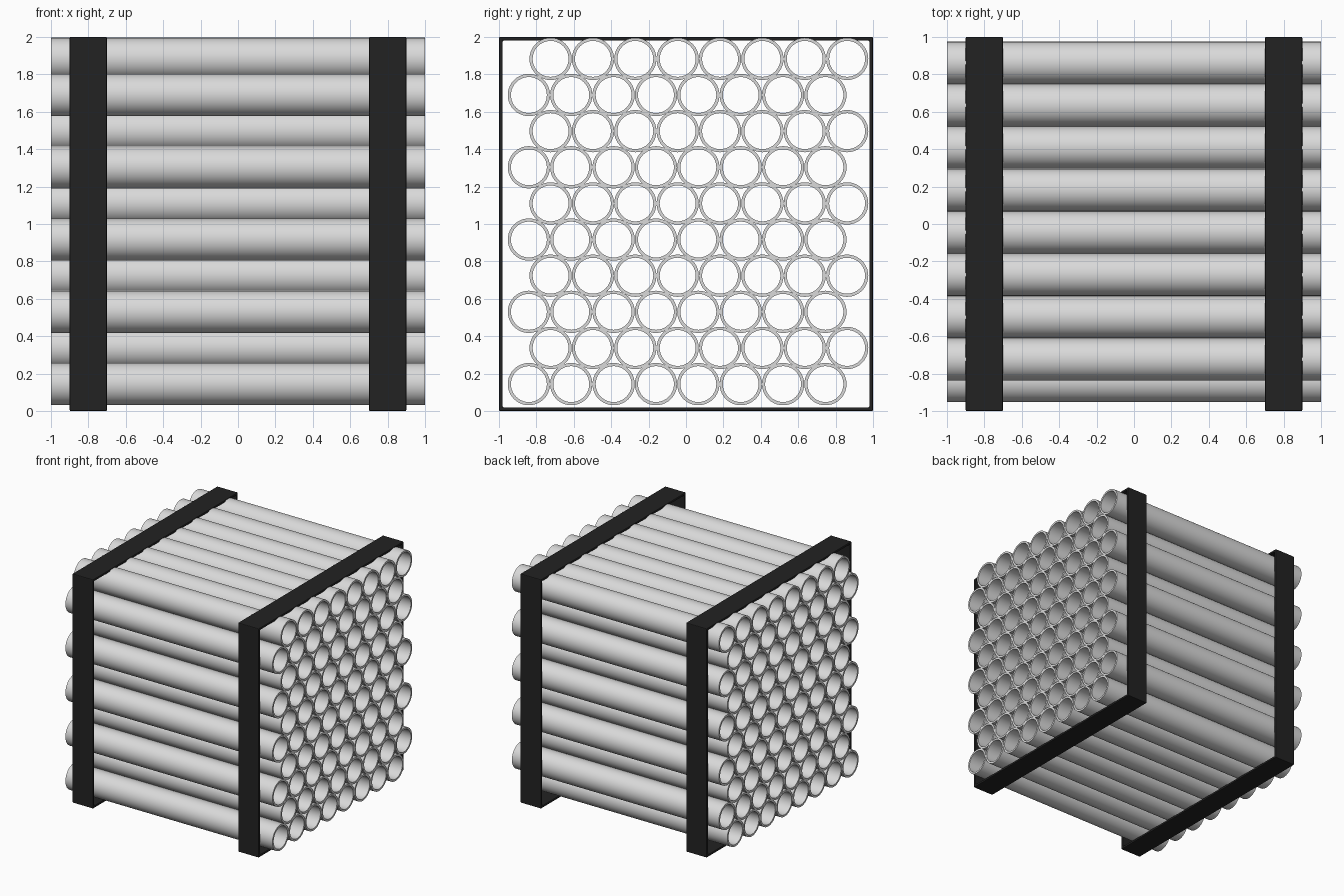
import bpy, bmesh, math

if "Cube" in bpy.data.objects:
    bpy.data.objects.remove(bpy.data.objects["Cube"])


def material(name, rgb):
    m = bpy.data.materials.new(name)
    m.diffuse_color = (*rgb, 1)
    m.use_nodes = True
    m.node_tree.nodes["Principled BSDF"].inputs["Base Color"].default_value = m.diffuse_color
    return m


pipe_grey = material("pipe grey", (0.7, 0.7, 0.7))
strap_black = material("strap black", (0.016, 0.016, 0.016))


def extrude_ring(name, outer, inner, x0, x1, mat):
    """Hollow section between two matching (y, z) loops, extruded along x."""
    bm = bmesh.new()
    loops = [[bm.verts.new((x, y, z)) for y, z in pts]
             for pts, x in ((outer, x0), (outer, x1), (inner, x1), (inner, x0))]
    n = len(outer)
    for k in range(4):
        a, b = loops[k], loops[(k + 1) % 4]
        for i in range(n):
            j = (i + 1) % n
            bm.faces.new((a[i], a[j], b[j], b[i]))
    bmesh.ops.recalc_face_normals(bm, faces=bm.faces)
    mesh = bpy.data.meshes.new(name)
    bm.to_mesh(mesh)
    bm.free()
    mesh.materials.append(mat)
    ob = bpy.data.objects.new(name, mesh)
    bpy.context.collection.objects.link(ob)
    return ob


def circle(r, n=40):
    return [(r * math.cos(2 * math.pi * i / n), r * math.sin(2 * math.pi * i / n))
            for i in range(n)]


def rect(h, z0, z1):
    return [(-h, z0), (h, z0), (h, z1), (-h, z1)]


# One hollow pipe, shared by the whole stack
R = 0.113
first = extrude_ring("pipe", circle(R), circle(0.096), -1, 1, pipe_grey)
bpy.context.view_layer.objects.active = first
first.select_set(True)
bpy.ops.object.shade_smooth_by_angle(angle=math.radians(35))

# Ten staggered rows of eight pipes
for row in range(10):
    for col in range(8):
        ob = first
        if row or col:
            ob = first.copy()
            ob.name = f"pipe_{row}_{col}"
            bpy.context.collection.objects.link(ob)
        y = (-0.724 if row % 2 else -0.84) + col * 0.2265
        ob.location = (0, y, 0.144 + row * 0.1932)

# Two square straps with slightly softened edges
for name, x in (("left_strap", -0.9), ("right_strap", 0.7)):
    s = extrude_ring(name, rect(1, 0, 2), rect(0.98, 0.02, 1.98), x, x + 0.2, strap_black)
    b = s.modifiers.new("soft edges", "BEVEL")
    b.width = 0.006
    b.segments = 2
